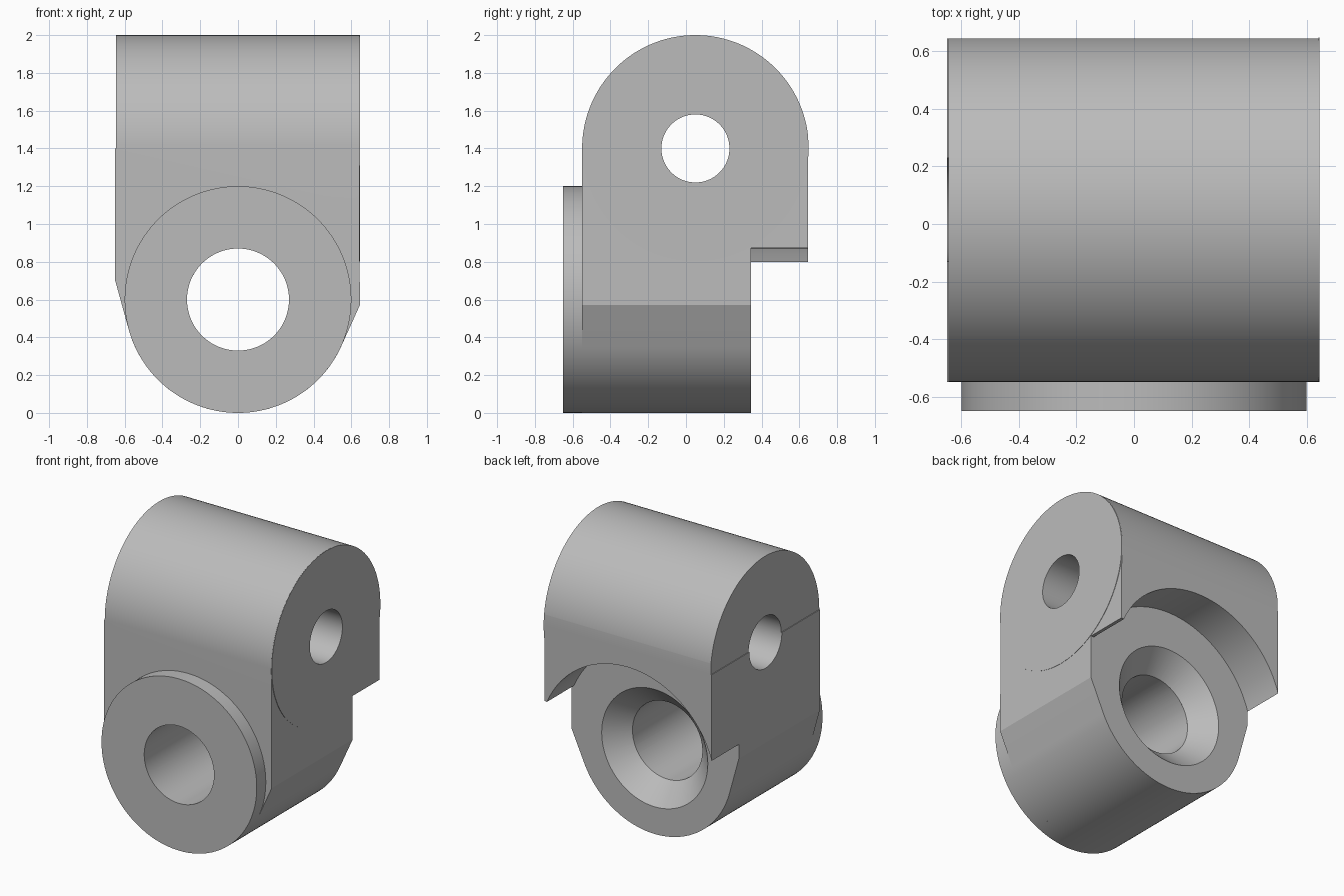
import bpy, bmesh, math
from mathutils import Matrix, Vector

if "Cube" in bpy.data.objects:
    bpy.data.objects.remove(bpy.data.objects["Cube"])

grey = bpy.data.materials.new("plain grey")
grey.use_nodes = True
COLOUR = (0.5, 0.5, 0.5, 1)
grey.diffuse_color = COLOUR
grey.node_tree.nodes["Principled BSDF"].inputs["Base Color"].default_value = COLOUR

PIN = Vector((0, 0.05, 1.4))      # centre of the cross pin hole
BORE = Vector((0, 0, 0.6))        # centre of the main bore
R = 0.6


def finish(name, bm):
    bmesh.ops.recalc_face_normals(bm, faces=bm.faces)
    mesh = bpy.data.meshes.new(name)
    bm.to_mesh(mesh)
    bm.free()
    mesh.materials.append(grey)
    ob = bpy.data.objects.new(name, mesh)
    bpy.context.collection.objects.link(ob)
    return ob


def extrude(name, points, offset):
    """Closed profile of 3D points pushed along an offset."""
    bm = bmesh.new()
    face = bm.faces.new([bm.verts.new(p) for p in points])
    out = bmesh.ops.extrude_face_region(bm, geom=[face])["geom"]
    moved = [v for v in out if isinstance(v, bmesh.types.BMVert)]
    bmesh.ops.translate(bm, verts=moved, vec=offset)
    return finish(name, bm)


def round_bar(name, axis, centre, start, end, r1, r2=None):
    """Cylinder or cone along X or Y between two coordinates."""
    bm = bmesh.new()
    bmesh.ops.create_cone(bm, cap_ends=True, segments=128, radius1=r1,
                          radius2=r2 or r1, depth=end - start)
    direction = Vector((1, 0, 0)) if axis == "X" else Vector((0, 1, 0))
    turn = Vector((0, 0, 1)).rotation_difference(direction).to_matrix().to_4x4()
    move = Matrix.Translation(centre * 1 - direction * centre.dot(direction)
                              + direction * (start + end) / 2)
    bmesh.ops.transform(bm, matrix=move @ turn, verts=bm.verts)
    return finish(name, bm)


def boolean(ob, cutter, operation="DIFFERENCE"):
    mod = ob.modifiers.new(cutter.name, "BOOLEAN")
    mod.operation, mod.solver, mod.object = operation, "EXACT", cutter
    cutter.hide_render = True
    cutters.add(cutter)


def arc(centre, start, end, steps):
    for i in range(steps + 1):
        a = math.radians(start + (end - start) * i / steps)
        yield centre[0] + R * math.cos(a), centre[1] + R * math.sin(a)


cutters = set()

# Main block: tapered front profile, rounded into the lower barrel
front = [(0.645, 2.1), (-0.645, 2.1), (-0.645, 1.4), (-0.65, 1.4), (-0.65, 0.7)]
front += list(arc((0, BORE.z), 195.45, 335.65, 64)) + [(0.645, 0.57), (0.642, 1.4)]
body = extrude("main_block", [(x, -0.55, z) for x, z in front], (0, 1.195, 0))

# Rounded top, as seen from the side
side = [(-0.55, -0.1)] + list(arc((PIN.y, PIN.z), 180, 0, 96)) + [(0.65, -0.1)]
envelope = extrude("round_top_envelope", [(-1, y, z) for y, z in side], (2, 0, 0))
boolean(body, envelope, "INTERSECT")

# Front boss and the shallow side pad
boss = round_bar("front_boss", "Y", BORE, -0.65, -0.55, R)
pad = round_bar("side_pad", "X", PIN, 0.641, 0.646, R - 0.001)

# Arched relief at the back, and the small step at its left end
boolean(body, round_bar("back_relief", "Y", BORE, 0.345, 0.8, 0.68))
step = [(0.58, 0.345, 0.5), (0.7, 0.345, 0.5), (0.7, 0.345, 0.88), (0.58, 0.345, 0.865)]
boolean(body, extrude("relief_step", step, (0, 0.5, 0)))

# Cross pin hole, main bore and countersink
pin_hole = round_bar("pin_hole", "X", PIN, -1, 1, 0.18)
bore = round_bar("main_bore", "Y", BORE, -1, 1, 0.27)
sink = round_bar("countersink", "Y", BORE, 0.205, 0.355, 0.27, 0.42)
for ob, cutter in ((body, pin_hole), (pad, pin_hole), (body, bore), (boss, bore), (body, sink)):
    boolean(ob, cutter)

# Apply the cuts, drop the cutters and shade curved faces smooth
bpy.context.view_layer.update()
graph = bpy.context.evaluated_depsgraph_get()
parts = (body, boss, pad)
results = [bpy.data.meshes.new_from_object(p.evaluated_get(graph)) for p in parts]
for part, mesh in zip(parts, results):
    part.modifiers.clear()
    part.data = mesh
for cutter in cutters:
    bpy.data.objects.remove(cutter)
bpy.ops.object.select_all(action="DESELECT")
for part in parts:
    part.select_set(True)
bpy.context.view_layer.objects.active = body
bpy.ops.object.shade_smooth_by_angle(angle=math.radians(12))
